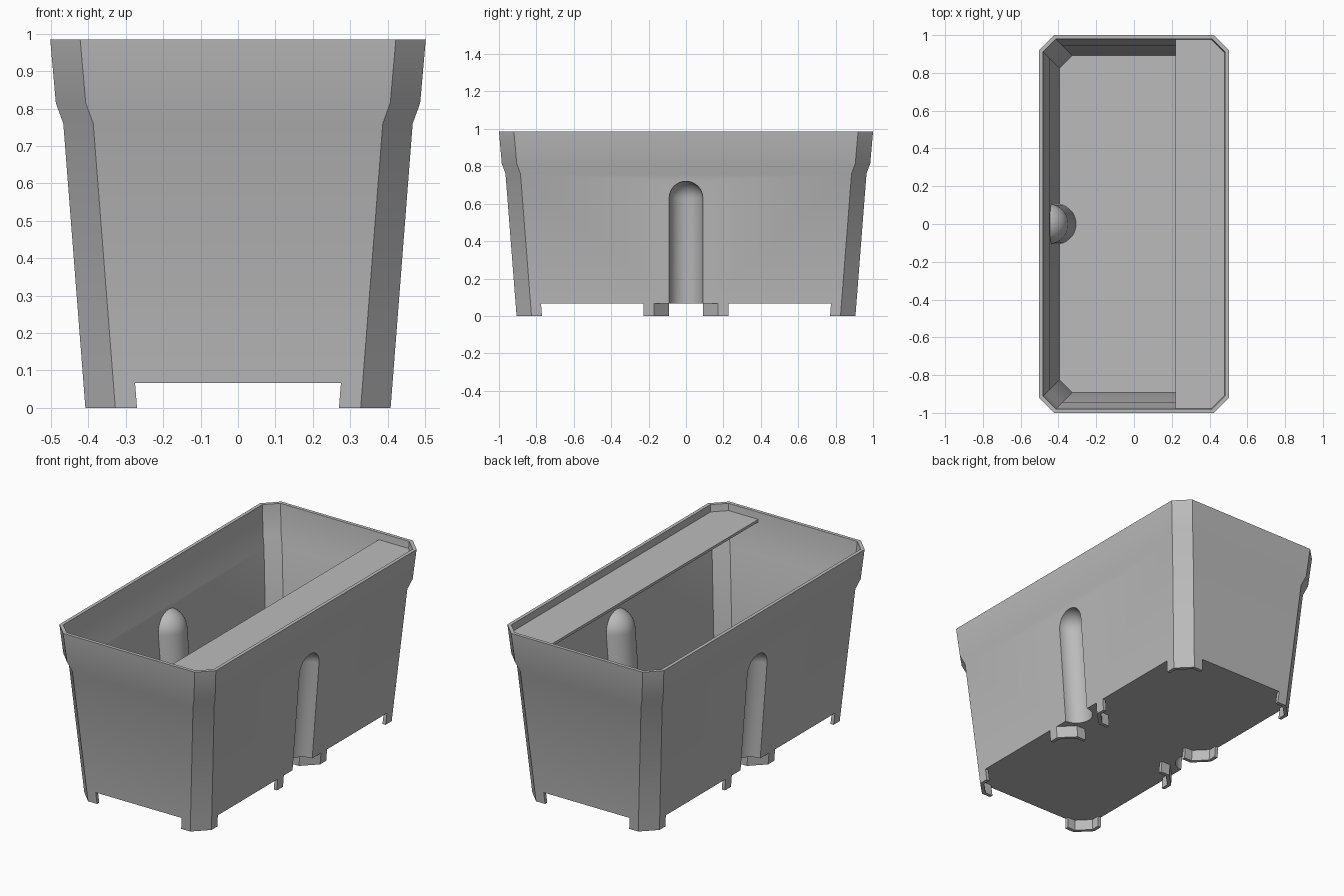
import bpy, bmesh, math

cube = bpy.data.objects.get("Cube")
if cube:
    bpy.data.objects.remove(cube, do_unlink=True)

WALL = 0.02        # wall thickness
LENGTHEN = 0.498   # extra half length along y
CHAMFER = 0.08
UNDERSIDE, FLOOR, RIM = 0.067, 0.087, 0.985
LEAN = 0.0776      # outward lean of the lower wall per unit of height
BASE = 0.408       # half width at the ground

grey = bpy.data.materials.new("light_grey_plastic")
grey.use_nodes = True
grey.diffuse_color = (0.5, 0.5, 0.5, 1)
grey.node_tree.nodes["Principled BSDF"].inputs["Base Color"].default_value = (0.5, 0.5, 0.5, 1)


def loft(name, rings):
    """Closed solid through rings with equal point counts."""
    bm = bmesh.new()
    loops = [[bm.verts.new(p) for p in ring] for ring in rings]
    n = len(loops[0])
    for a, b in zip(loops, loops[1:]):
        for i in range(n):
            j = (i + 1) % n
            bm.faces.new((a[i], a[j], b[j], b[i]))
    bm.faces.new(loops[0][::-1])
    bm.faces.new(loops[-1])
    bmesh.ops.recalc_face_normals(bm, faces=bm.faces)
    mesh = bpy.data.meshes.new(name)
    bm.to_mesh(mesh)
    bm.free()
    mesh.materials.append(grey)
    obj = bpy.data.objects.new(name, mesh)
    bpy.context.collection.objects.link(obj)
    return obj


def octagon(half, z, inset=0.0):
    """Chamfered rectangle, optionally inset by an even wall."""
    x, y = half - inset, half + LENGTHEN - inset
    c = CHAMFER - inset * (2 - math.sqrt(2))
    return [(x, c - y, z), (x, y - c, z), (x - c, y, z), (c - x, y, z),
            (-x, y - c, z), (-x, c - y, z), (c - x, -y, z), (x - c, -y, z)]


def capsule(name, side, radius, bottom):
    """Upright round-topped column sheared to follow the wall."""
    dome_z, segments, steps = 0.63, 48, 12
    levels = [(bottom, radius)]
    for k in range(steps):
        a = math.radians(88) * k / (steps - 1)
        levels.append((dome_z + radius * math.sin(a), radius * math.cos(a)))
    rings = []
    for z, r in levels:
        cx = BASE + LEAN * z
        rings.append([(side * (cx + r * math.cos(math.tau * i / segments)),
                       r * math.sin(math.tau * i / segments), z)
                      for i in range(segments)])
    return loft(name, rings)


def subtract(obj, cutter):
    """Cut one solid from another and discard the cutter."""
    cutter.hide_render = True
    mod = obj.modifiers.new("cut", 'BOOLEAN')
    mod.operation, mod.solver, mod.object = 'DIFFERENCE', 'EXACT', cutter
    bpy.ops.object.select_all(action='DESELECT')
    bpy.context.view_layer.objects.active = obj
    obj.select_set(True)
    bpy.ops.object.modifier_apply(modifier=mod.name)
    bpy.data.objects.remove(cutter, do_unlink=True)


# Tub: flared outer body minus a cavity that leaves room for the side columns
tub = loft("planter_tub", [octagon(BASE + LEAN * UNDERSIDE, UNDERSIDE),
                           octagon(0.467, 0.76), octagon(0.487, 0.815),
                           octagon(0.502, RIM)])
cavity = loft("cavity", [octagon(BASE + LEAN * FLOOR, FLOOR, WALL),
                         octagon(0.467, 0.76, WALL), octagon(0.487, 0.815, WALL),
                         octagon(0.502, RIM, WALL), octagon(0.507, 1.05, WALL)])
for side in (-1, 1):
    subtract(cavity, capsule("column", side, 0.108, 0.0))
subtract(tub, cavity)
for side in (-1, 1):
    subtract(tub, capsule("groove", side, 0.09, -0.05))
parts = [tub]

# Feet: thin bent wall strips at the corners and beside the grooves
W, L = BASE, BASE + LENGTHEN
k = WALL * math.tan(math.radians(22.5))
strip = [(W, 0.77), (W, L - CHAMFER), (W - CHAMFER, L), (0.27, L),
         (0.27, L - WALL), (W - CHAMFER - k, L - WALL),
         (W - WALL, L - CHAMFER - k), (W - WALL, 0.77)]
shift = LEAN * UNDERSIDE
for sx, xname in ((1, "left"), (-1, "right")):
    for sy, yname in ((1, "back"), (-1, "front")):
        corner = [[(sx * (x + d), sy * (y + d), z) for x, y in strip]
                  for z, d in ((0, 0), (UNDERSIDE, shift))]
        # End faces stay put so the feet keep square edges
        parts.append(loft(f"{yname}_{xname}_corner_foot", corner))
        middle = [[(sx * (x + d), sy * (L + 0.09 - y), z) for x, y in strip]
                  for z, d in ((0, 0), (UNDERSIDE, shift))]
        parts.append(loft(f"{yname}_{xname}_middle_foot", middle))

# Shelf: flat strip just under the rim along one long side
shelf_top, shelf_half = 0.945, 0.4985
rings = []
for z in (shelf_top - 0.015, shelf_top):
    o = octagon(shelf_half, z, WALL)
    rings.append([(0.22, o[7][1], z), o[7], o[0], o[1], o[2], (0.22, o[2][1], z)])
parts.append(loft("rim_shelf", rings))

# Smooth the gentle bends and keep real corners crisp
bpy.ops.object.select_all(action='DESELECT')
for p in parts:
    p.select_set(True)
bpy.context.view_layer.objects.active = tub
bpy.ops.object.shade_smooth_by_angle(angle=math.radians(30))
